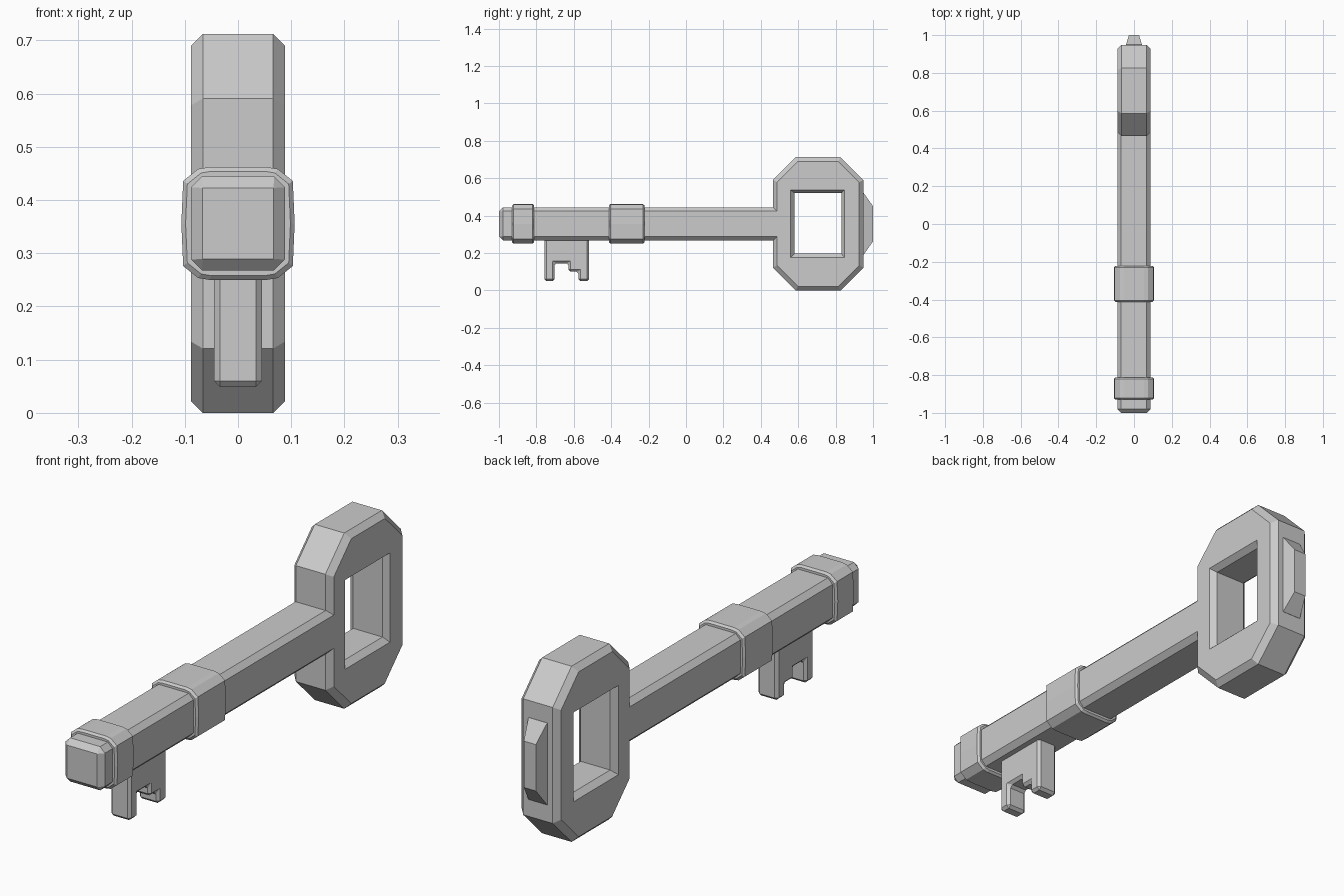
import bpy, bmesh

if "Cube" in bpy.data.objects:
    bpy.data.objects.remove(bpy.data.objects["Cube"])

CZ = 0.356   # height of the shaft axis
HX = 0.0885  # half thickness of shaft and head


def loft(name, rings, caps=True, closed=False):
    """Skin equal-length rings of points; doubled points are merged."""
    bm = bmesh.new()
    loops = [[bm.verts.new(p) for p in ring] for ring in rings]
    n = len(loops[0])
    pairs = list(zip(loops, loops[1:]))
    if closed:
        pairs.append((loops[-1], loops[0]))
    for a, b in pairs:
        for i in range(n):
            j = (i + 1) % n
            bm.faces.new((a[i], a[j], b[j], b[i]))
    if caps and not closed:
        bm.faces.new(loops[0])
        bm.faces.new(loops[-1])
    bmesh.ops.remove_doubles(bm, verts=bm.verts[:], dist=1e-5)
    bmesh.ops.recalc_face_normals(bm, faces=bm.faces[:])
    mesh = bpy.data.meshes.new(name)
    bm.to_mesh(mesh)
    bm.free()
    obj = bpy.data.objects.new(name, mesh)
    bpy.context.collection.objects.link(obj)
    return obj


def octagon(a0, a1, b0, b1, c):
    """Chamfered rectangle; c = 0 gives doubled corners."""
    return [(a0, b0 + c), (a0 + c, b0), (a1 - c, b0), (a1, b0 + c),
            (a1, b1 - c), (a1 - c, b1), (a0 + c, b1), (a0, b1 - c)]


def across_y(profile, y):
    return [(a, y, CZ + b) for a, b in profile]


def across_x(profile, x):
    return [(x, a, b) for a, b in profile]


# Shaft with chamfered tip
body = octagon(-HX, HX, -HX, HX, 0.021)
tip = octagon(-0.067, 0.067, -0.067, 0.067, 0)
loft("shaft", [across_y(tip, -1.0), across_y(body, -0.979), across_y(body, 0.487)])

# Collars: slightly bulged octagon section with chamfered ends
quarter = [(0.1065, 0.0), (0.103, 0.08), (0.075, 0.1025), (0.054, 0.106)]
half = quarter + [(-x, z) for x, z in reversed(quarter)]
section = half + [(-x, -z) for x, z in half[1:-1]]
section = half + [(x, -z) for x, z in reversed(half[1:-1])]
small = [(x * 0.925, z * 0.925) for x, z in section]
for name, y0, y1 in (("front_collar", -0.93, -0.812), ("middle_collar", -0.412, -0.222)):
    loft(name, [across_y(small, y0), across_y(section, y0 + 0.008),
                across_y(section, y1 - 0.008), across_y(small, y1)])

# Head: octagonal frame with chamfered outer rim and window
outer = octagon(0.465, 0.948, 0.0, 0.712, 0.121)
face = octagon(0.487, 0.926, 0.022, 0.690, 0.112)
window_rim = octagon(0.559, 0.847, 0.176, 0.538, 0)
window = octagon(0.580, 0.831, 0.197, 0.520, 0)
loft("head", [across_x(outer, -0.066), across_x(face, -HX),
              across_x(window_rim, -HX), across_x(window, -0.066),
              across_x(window, 0.066), across_x(window_rim, HX),
              across_x(face, HX), across_x(outer, 0.066)], closed=True)

# Tapered stud on the back of the head
base = [(-0.042, -0.166), (0.042, -0.166), (0.042, 0.166), (-0.042, 0.166)]
top = [(-0.027, -0.094), (0.027, -0.094), (0.027, 0.094), (-0.027, 0.094)]
loft("back_stud", [across_y(base, 0.94), across_y(base, 0.949), across_y(top, 1.0)])

# Toothed bit below the shaft
teeth = [(-0.757, 0.30), (-0.757, 0.049), (-0.703, 0.049), (-0.703, 0.145),
         (-0.628, 0.145), (-0.628, 0.100), (-0.575, 0.100), (-0.575, 0.049),
         (-0.519, 0.049), (-0.519, 0.30)]
bit = loft("key_bit", [across_x(teeth, -0.045), across_x(teeth, 0.045)])
bevel = bit.modifiers.new("edge_chamfer", 'BEVEL')
bevel.width = 0.011
bevel.segments = 1
bevel.limit_method = 'ANGLE'
